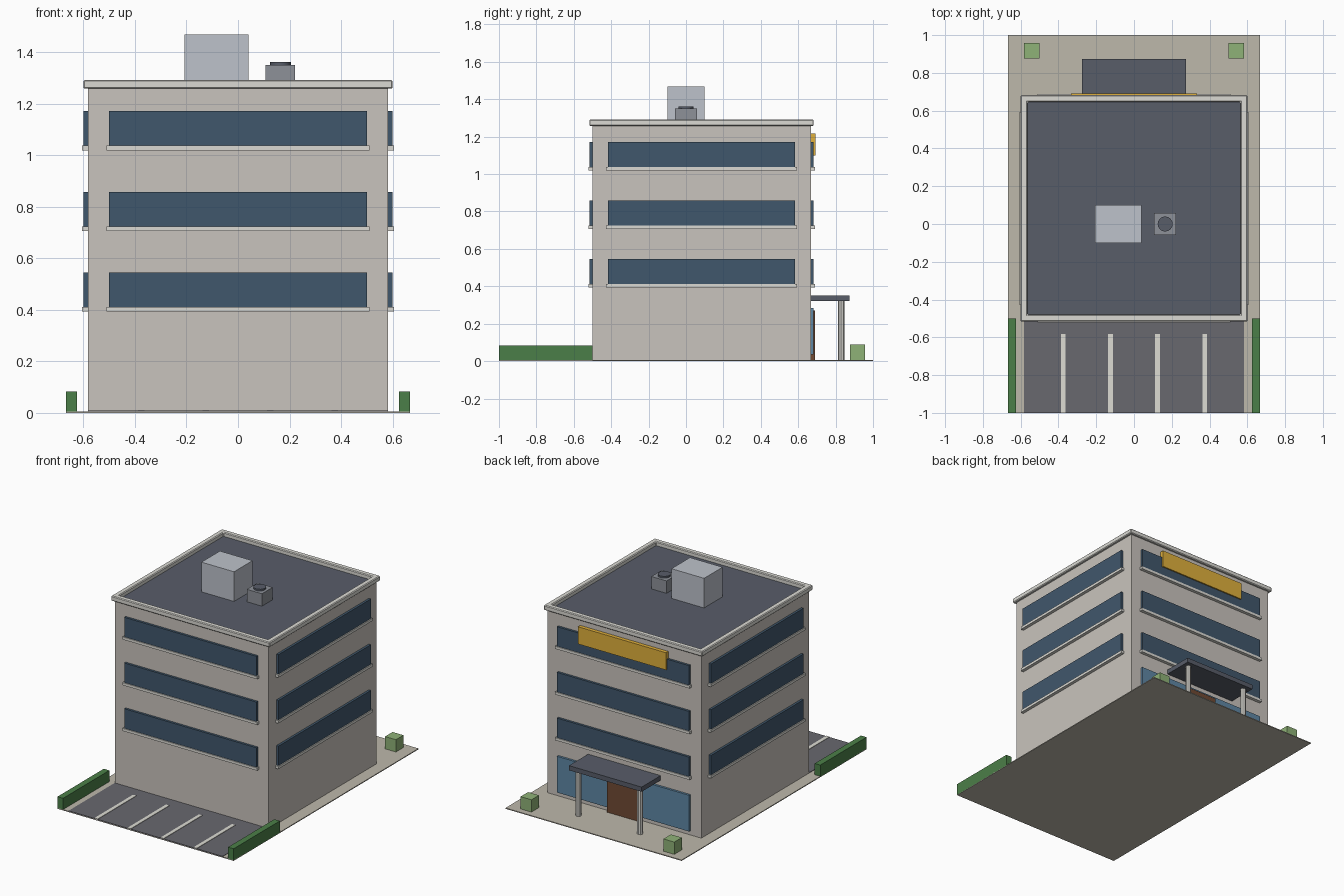
import bpy, bmesh
from math import pi

if "Cube" in bpy.data.objects:
    bpy.data.objects.remove(bpy.data.objects["Cube"])


def material(name, hex_code):
    rgb = [int(hex_code[i:i + 2], 16) / 255 for i in (0, 2, 4)]
    lin = [c / 12.92 if c <= 0.04045 else ((c + 0.055) / 1.055) ** 2.4 for c in rgb]
    m = bpy.data.materials.new(name)
    m.diffuse_color = (*lin, 1)
    m.use_nodes = True
    m.node_tree.nodes["Principled BSDF"].inputs["Base Color"].default_value = m.diffuse_color
    return m


WALL = material("wall", "C9C4BD")
TRIM = material("trim", "DBDAD4")
GLASS = material("glass", "40576C")
SHOP_GLASS = material("shop_glass", "5F87A5")
ROOF = material("roof_dark", "585D69")
PAVING = material("paving", "BDB8AB")
ASPHALT = material("asphalt", "68686F")
PAINT = material("paint", "DDDCD4")
HEDGE = material("hedge", "4B7F48")
SHRUB = material("shrub", "8FB277")
DOOR = material("door", "704A33")
SIGN = material("sign", "E0B03C")
METAL = material("metal", "8D9199")
HOUSING = material("housing", "BDC2CB")


def finish(name, bm, mat):
    bmesh.ops.recalc_face_normals(bm, faces=bm.faces)
    me = bpy.data.meshes.new(name)
    bm.to_mesh(me)
    bm.free()
    ob = bpy.data.objects.new(name, me)
    bpy.context.collection.objects.link(ob)
    me.materials.append(mat)
    return ob


def box(name, x, y, z, mat):
    """Box from (min, max) ranges."""
    bm = bmesh.new()
    bmesh.ops.create_cube(bm, size=1)
    for v in bm.verts:
        v.co = [r[0] if c < 0 else r[1] for c, r in zip(v.co, (x, y, z))]
    return finish(name, bm, mat)


def cylinder(name, x, y, z, radius, sides, mat):
    bm = bmesh.new()
    bmesh.ops.create_cone(bm, cap_ends=True, segments=sides, radius1=radius,
                          radius2=radius, depth=z[1] - z[0])
    bmesh.ops.translate(bm, verts=bm.verts, vec=(x, y, (z[0] + z[1]) / 2))
    return finish(name, bm, mat)


def mirrored(r, side):
    return r if side > 0 else (-r[1], -r[0])


# Site: paving, parking lot and bay lines
box("paving", (-0.667, 0.667), (-1, 1), (0, 0.006), PAVING)
box("parking_lot", (-0.583, 0.583), (-1, -0.5), (0.001, 0.009), ASPHALT)
for i in range(4):
    x = -0.375 + 0.25 * i
    box(f"bay_line_{i}", (x - 0.0125, x + 0.0125), (-1, -0.583), (0.005, 0.012), PAINT)

# Main block
W, Y0, Y1 = 0.583, -0.5, 0.667
box("building_body", (-W, W), (Y0, Y1), (0.004, 1.26), WALL)

# Window bands with sills on all four sides of each upper floor
for i in range(3):
    zs = 0.411 + 0.313 * i
    glass_z, sill_z = (zs, zs + 0.134), (zs - 0.018, zs)
    for tag, wall, out in (("front", Y0, -1), ("rear", Y1, 1)):
        for part, half, depth, z, mat in (("window", 0.5, 0.016, glass_z, GLASS),
                                          ("sill", 0.51, 0.022, sill_z, TRIM)):
            y = sorted((wall - out * 0.01, wall + out * depth))
            box(f"{tag}_{part}_{i}", (-half, half), y, z, mat)
    for tag, s in (("right", 1), ("left", -1)):
        box(f"{tag}_window_{i}", mirrored((W - 0.01, W + 0.016), s), (-0.417, 0.583), glass_z, GLASS)
        box(f"{tag}_sill_{i}", mirrored((W - 0.01, W + 0.022), s), (-0.428, 0.594), sill_z, TRIM)

# Roof deck inside a parapet ring
box("roof_deck", (-0.57, 0.57), (-0.487, 0.653), (1.24, 1.265), ROOF)
bm = bmesh.new()
loops = []
for inset, z in ((0, 1.258), (0, 1.292), (0.037, 1.292), (0.037, 1.258)):
    a, b, c = 0.6 - inset, -0.517 + inset, 0.683 - inset
    loops.append([bm.verts.new((x, y, z)) for x, y in ((-a, b), (a, b), (a, c), (-a, c))])
for k in range(4):
    p, q = loops[k], loops[(k + 1) % 4]
    for j in range(4):
        n = (j + 1) % 4
        bm.faces.new((p[j], p[n], q[n], q[j]))
parapet = finish("parapet", bm, TRIM)
bev = parapet.modifiers.new("soft_edge", "BEVEL")
bev.width, bev.segments = 0.005, 1

# Rooftop equipment
box("stair_housing", (-0.207, 0.04), (-0.1, 0.1), (1.26, 1.468), HOUSING)
box("cooling_unit", (0.107, 0.222), (-0.058, 0.058), (1.26, 1.35), METAL)
fan = cylinder("cooling_fan", 0.165, 0, (1.345, 1.362), 0.04, 16, ROOF)
for p in fan.data.polygons:
    p.use_smooth = True
fan.data.set_sharp_from_angle(angle=pi / 6)

# Entrance: shop glazing, door, canopy on posts, sign panel
box("lobby_glass", (-0.5, 0.5), (0.657, 0.682), (0.035, 0.283), SHOP_GLASS)
box("entrance_door", (-0.115, 0.115), (0.657, 0.69), (0.006, 0.27), DOOR)
box("canopy", (-0.275, 0.275), (0.66, 0.873), (0.32, 0.352), ROOF)
for tag, s in (("right", 1), ("left", -1)):
    cylinder(f"{tag}_canopy_post", s * 0.233, 0.83, (0.004, 0.325), 0.018, 8, TRIM)
box("sign_panel", (-0.333, 0.333), (0.66, 0.692), (1.1, 1.218), SIGN)

# Planting on both sides
for tag, s in (("right", 1), ("left", -1)):
    box(f"{tag}_hedge", mirrored((0.625, 0.667), s), (-1, -0.5), (0.003, 0.083), HEDGE)
    box(f"{tag}_shrub", mirrored((0.5, 0.582), s), (0.877, 0.958), (0.003, 0.09), SHRUB)
